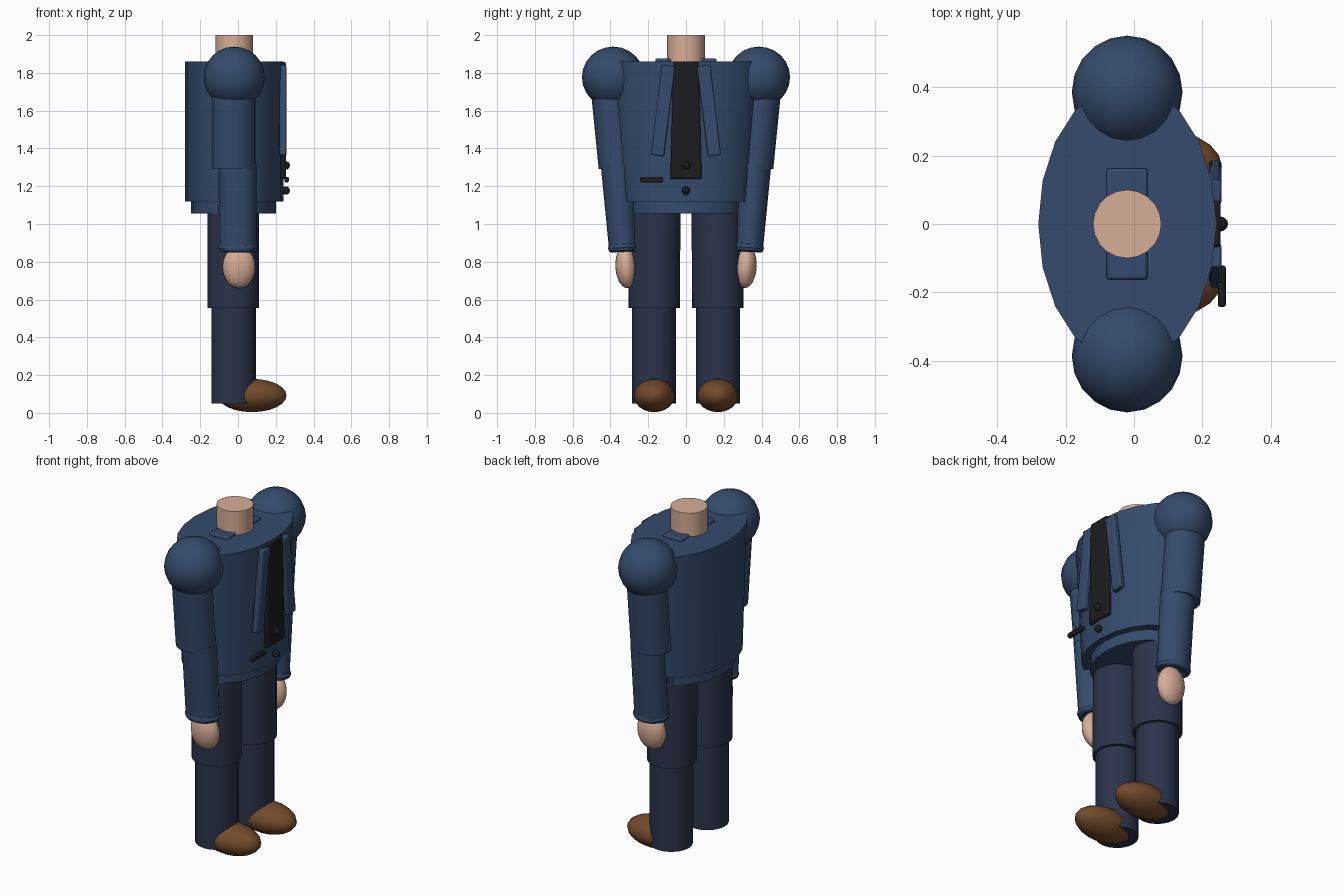
import bpy
from math import radians
from mathutils import Vector, Matrix

if "Cube" in bpy.data.objects:
    bpy.data.objects.remove(bpy.data.objects["Cube"])


def material(name, rgb):
    m = bpy.data.materials.new(name)
    m.diffuse_color = (*rgb, 1)
    m.use_nodes = True
    m.node_tree.nodes["Principled BSDF"].inputs["Base Color"].default_value = m.diffuse_color
    return m


NAVY = material("navy_cloth", (0.035, 0.07, 0.15))
TROUSER = material("trouser_cloth", (0.025, 0.033, 0.07))
SKIN = material("skin", (0.68, 0.42, 0.31))
LEATHER = material("brown_leather", (0.17, 0.07, 0.025))
BLACK = material("black", (0.012, 0.012, 0.014))


def finish(name, mat):
    o = bpy.context.object
    o.name = name
    o.data.materials.append(mat)
    bpy.ops.object.shade_smooth_by_angle(angle=radians(40))
    return o


def tube(name, bottom, top, r_bottom, r_top, mat):
    """Elliptical tube between two centres; each radius is (rx, ry)."""
    bpy.ops.mesh.primitive_cylinder_add(vertices=20, radius=1, depth=2)
    o = bpy.context.object
    # start the ring on the x axis
    o.data.transform(Matrix.Rotation(radians(90), 4, 'Z'))
    for v in o.data.vertices:
        c, r = (top, r_top) if v.co.z > 0 else (bottom, r_bottom)
        v.co = Vector((c[0] + v.co.x * r[0], c[1] + v.co.y * r[1], c[2]))
    return finish(name, mat)


def ball(name, loc, radii, mat, rot=(0, 0, 0), segs=20):
    bpy.ops.mesh.primitive_uv_sphere_add(segments=segs, ring_count=segs * 3 // 5,
                                         location=loc, rotation=rot)
    bpy.context.object.scale = radii
    return finish(name, mat)


def slab(name, loc, size, mat, rot=(0, 0, 0), top_width=1.0, bevel=0.008):
    bpy.ops.mesh.primitive_cube_add(size=1, location=loc, rotation=rot)
    o = bpy.context.object
    for v in o.data.vertices:
        if v.co.z > 0:
            v.co.y *= top_width
        v.co = Vector([a * b for a, b in zip(v.co, size)])
    b = o.modifiers.new("bevel", 'BEVEL')
    b.width, b.segments = bevel, 2
    return finish(name, mat)


# Torso, hem and neck
tube("jacket", (-0.02, 0, 1.12), (-0.02, 0, 1.86), (0.26, 0.35), (0.26, 0.41), NAVY)
tube("jacket_hem", (-0.023, 0, 1.055), (-0.023, 0, 1.2), (0.225, 0.295), (0.225, 0.295), NAVY)
tube("neck", (-0.02, 0, 1.80), (-0.02, 0, 2.0), (0.1, 0.1), (0.1, 0.1), SKIN)
slab("collar", (-0.02, 0, 1.855), (0.12, 0.325, 0.04), NAVY)

# Tie, buttons and pocket
slab("tie", (0.238, 0, 1.548), (0.03, 0.166, 0.62), BLACK, top_width=0.8)
for i, z in enumerate((1.31, 1.177)):
    ball(f"button_{i + 1}", (0.253, 0, z), (0.022,) * 3, BLACK, segs=16)
slab("pocket", (0.257, -0.182, 1.235), (0.024, 0.122, 0.03), BLACK)

for side, s in (("left", 1), ("right", -1)):
    # Lapel
    slab(f"{side}_lapel", (0.238, s * 0.122, 1.6), (0.036, 0.07, 0.48), NAVY,
         rot=(radians(s * 7), 0, 0))
    # Arm
    ball(f"{side}_shoulder", (-0.02, s * 0.386, 1.777), (0.162, 0.165, 0.162), NAVY)
    tube(f"{side}_upper_arm", (-0.023, s * 0.362, 1.29), (-0.023, s * 0.405, 1.72),
         (0.115, 0.1), (0.115, 0.1), NAVY)
    tube(f"{side}_forearm", (-0.002, s * 0.331, 0.87), (-0.002, s * 0.362, 1.32),
         (0.099, 0.077), (0.099, 0.09), NAVY)
    bpy.ops.mesh.primitive_torus_add(location=(0, s * 0.331, 0.876), major_segments=20,
                                     minor_segments=8, major_radius=0.085, minor_radius=0.02,
                                     rotation=(radians(-s * 4), 0, 0))
    bpy.context.object.scale = (1, 0.78, 1.15)
    finish(f"{side}_cuff", NAVY)
    ball(f"{side}_hand", (0.005, s * 0.317, 0.772), (0.087, 0.057, 0.112), SKIN,
         rot=(radians(-s * 4), 0, 0))
    # Leg
    tube(f"{side}_thigh", (-0.025, s * 0.168, 0.555), (-0.025, s * 0.165, 1.1),
         (0.136, 0.137), (0.136, 0.135), TROUSER)
    tube(f"{side}_shin", (-0.022, s * 0.17, 0.05), (-0.022, s * 0.17, 0.58),
         (0.117, 0.117), (0.117, 0.117), TROUSER)
    ball(f"{side}_shoe", (0.075, s * 0.168, 0.092), (0.182, 0.109, 0.088), LEATHER)
